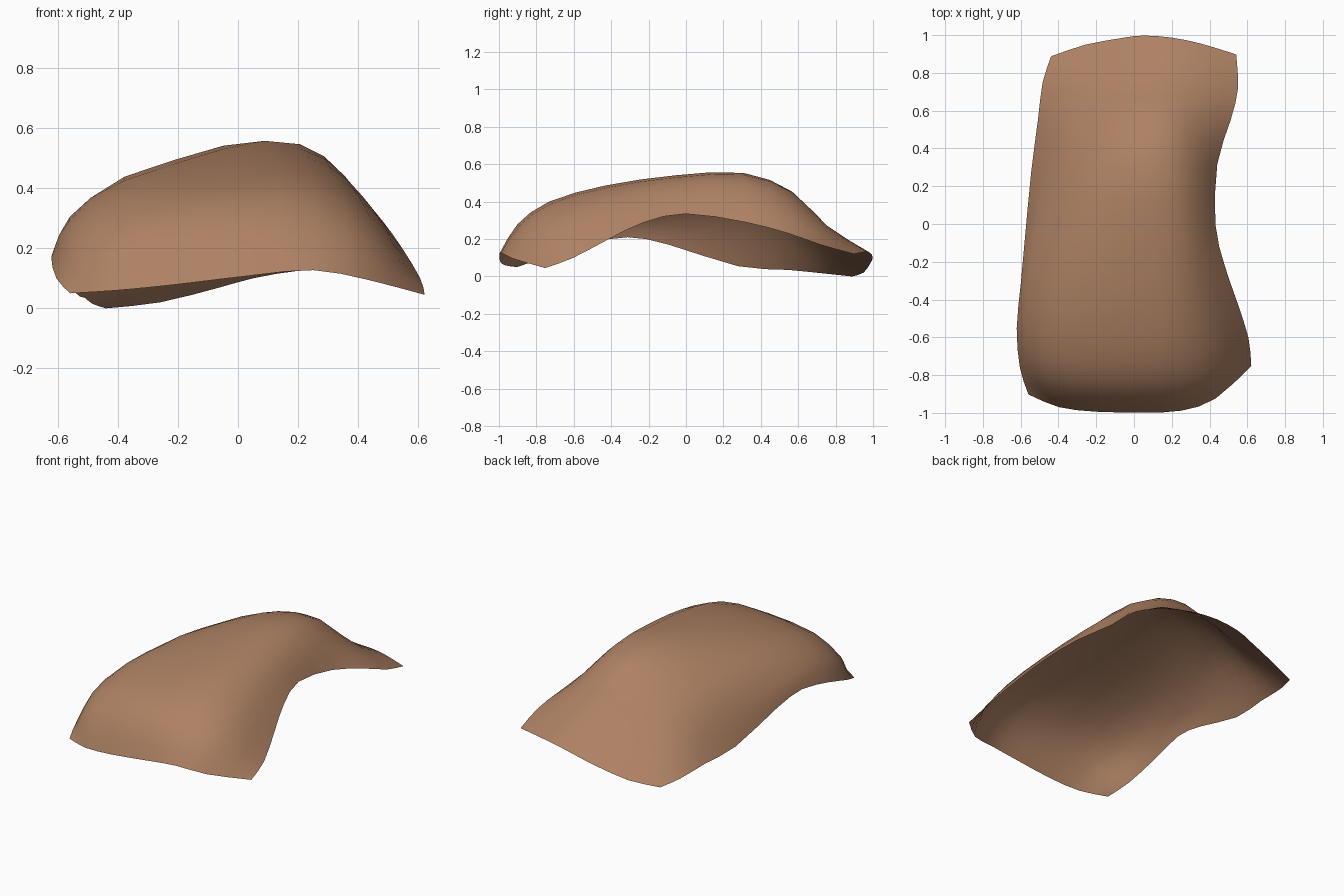
import bpy, bmesh
from mathutils import Vector

if "Cube" in bpy.data.objects:
    bpy.data.objects.remove(bpy.data.objects["Cube"])

# Cross-sections from front edge to back edge: (x, z) left to right
PROFILES = [
    [(-.56, .05), (-.40, .06), (-.20, .08), (.05, .11), (.25, .127), (.43, .095), (.62, .045)],
    [(-.605, .10), (-.50, .175), (-.30, .24), (.0, .275), (.25, .27), (.45, .22), (.605, .10)],
    [(-.622, .17), (-.555, .26), (-.36, .355), (.0, .395), (.25, .39), (.435, .31), (.545, .20)],
    [(-.60, .21), (-.56, .305), (-.38, .425), (.0, .48), (.23, .475), (.385, .395), (.48, .29)],
    [(-.58, .17), (-.53, .275), (-.37, .435), (-.05, .53), (.21, .53), (.35, .445), (.43, .335)],
    [(-.545, .055), (-.465, .205), (-.325, .385), (-.04, .532), (.20, .543), (.345, .435), (.44, .29)],
    [(-.51, .035), (-.405, .16), (-.275, .28), (-.02, .425), (.18, .45), (.36, .345), (.51, .23)],
    [(-.485, .015), (-.37, .085), (-.22, .155), (.0, .24), (.18, .27), (.37, .24), (.55, .17)],
    [(-.44, 0), (-.26, .02), (-.06, .07), (.05, .10), (.20, .125), (.36, .13), (.54, .12)],
]
# Each section's y at its left end, middle and right end
BOWS = [(-.90, -.995, -.75), (-.76, -.90, -.60), (-.55, -.73, -.41), (-.31, -.43, -.22),
        (-.09, -.05, 0), (.28, .31, .32), (.55, .57, .55), (.75, .76, .72), (.89, 1.0, .90)]


def section(profile, bow, power):
    left, mid, right = bow
    pts = []
    for i, (x, z) in enumerate(profile):
        t = i / 3 - 1
        end = left if t < 0 else right
        pts.append(Vector((x, mid + (end - mid) * abs(t) ** power, z)))
    return pts


def smooth_line(pts, steps):
    """Catmull-Rom curve through the points."""
    p = [2 * pts[0] - pts[1]] + pts + [2 * pts[-1] - pts[-2]]
    out = []
    for i in range(1, len(p) - 2):
        a, b, c, d = p[i - 1:i + 3]
        for k in range(steps):
            t = k / steps
            out.append(.5 * (2 * b + (c - a) * t + (2 * a - 5 * b + 4 * c - d) * t ** 2
                             + (3 * b - a - 3 * c + d) * t ** 3))
    return out + [pts[-1]]


# Loft the sections into one thin curved sheet; the back edge is rounder
powers = [3] * 8 + [2]
rows = [smooth_line(section(*s), 2) for s in zip(PROFILES, BOWS, powers)]
cols = [smooth_line(list(c), 2) for c in zip(*rows)]

bm = bmesh.new()
grid = [[bm.verts.new(p) for p in col] for col in cols]
for a, b in zip(grid, grid[1:]):
    for j in range(len(a) - 1):
        bm.faces.new((a[j], b[j], b[j + 1], a[j + 1])).smooth = True

# Rest on the ground, centred
for axis in range(3):
    vals = [v.co[axis] for v in bm.verts]
    shift = min(vals) if axis == 2 else (min(vals) + max(vals)) / 2
    for v in bm.verts:
        v.co[axis] -= shift

mesh = bpy.data.meshes.new("curved_shell")
bm.to_mesh(mesh)
bm.free()
tan = bpy.data.materials.new("tan_brown")
tan.diffuse_color = (.42, .22, .125, 1)
tan.use_nodes = True
tan.node_tree.nodes["Principled BSDF"].inputs["Base Color"].default_value = tan.diffuse_color
mesh.materials.append(tan)
bpy.context.collection.objects.link(bpy.data.objects.new("curved_shell", mesh))
